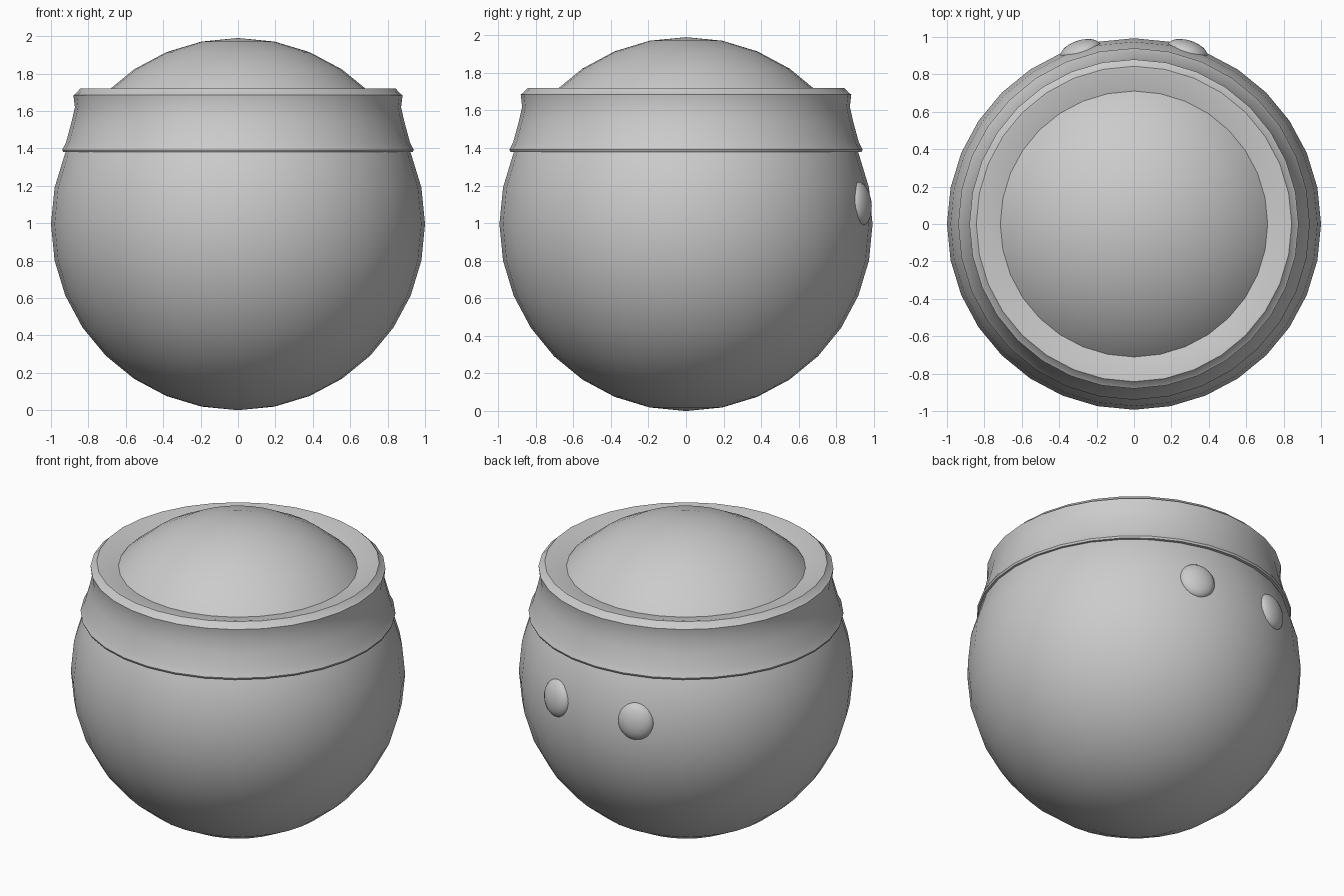
import bpy
import bmesh
import math
from mathutils import Matrix, Vector

cube = bpy.data.objects.get("Cube")
if cube:
    bpy.data.objects.remove(cube, do_unlink=True)

GREY = (0.6, 0.6, 0.6, 1.0)
grey = bpy.data.materials.new("plain_grey")
grey.use_nodes = True
grey.diffuse_color = GREY
grey.node_tree.nodes["Principled BSDF"].inputs["Base Color"].default_value = GREY

SIDES = 32
CENTRE = Vector((0, 0, 0.995))


def finish(name, bm, angle):
    """Turn a bmesh into a smooth shaded object."""
    bmesh.ops.recalc_face_normals(bm, faces=bm.faces)
    mesh = bpy.data.meshes.new(name)
    bm.to_mesh(mesh)
    bm.free()
    mesh.materials.append(grey)
    obj = bpy.data.objects.new(name, mesh)
    bpy.context.collection.objects.link(obj)
    bpy.ops.object.select_all(action="DESELECT")
    obj.select_set(True)
    bpy.context.view_layer.objects.active = obj
    bpy.ops.object.shade_smooth_by_angle(angle=math.radians(angle))
    return obj


def ball(name, matrix, segments, rings):
    bm = bmesh.new()
    bmesh.ops.create_uvsphere(bm, u_segments=segments, v_segments=rings,
                              radius=1, matrix=matrix)
    return finish(name, bm, 60)


# Round body
ball("body", Matrix.Translation(CENTRE) @ Matrix.Diagonal((1, 0.993, 0.995, 1)),
     SIDES, 16)

# Flared collar with a rolled rim and a shallow inner lip
profile = [(0.89, 1.38), (0.935, 1.38), (0.94, 1.392), (0.92, 1.43),
           (0.89, 1.54), (0.872, 1.62), (0.88, 1.685), (0.868, 1.692),
           (0.843, 1.72), (0.83, 1.72), (0.68, 1.68)]
bm = bmesh.new()
loops = []
for r, z in profile:
    loops.append([bm.verts.new((r * math.cos(a), r * math.sin(a), z))
                  for a in (math.tau * i / SIDES for i in range(SIDES))])
for low, high in zip(loops, loops[1:] + loops[:1]):
    for i in range(SIDES):
        j = (i + 1) % SIDES
        bm.faces.new((low[i], low[j], high[j], high[i]))
finish("collar", bm, 35)

# Pair of flattened studs lying on the body surface
for side, label in ((1, "left"), (-1, "right")):
    out = Vector((side * 0.29, 0.94, 0.11)).normalized()
    turn = out.to_track_quat("Z", "Y").to_matrix().to_4x4()
    place = Matrix.Translation(CENTRE + out * 0.975)
    ball(label + "_stud", place @ turn @ Matrix.Diagonal((0.112, 0.118, 0.055, 1)),
         24, 12)
